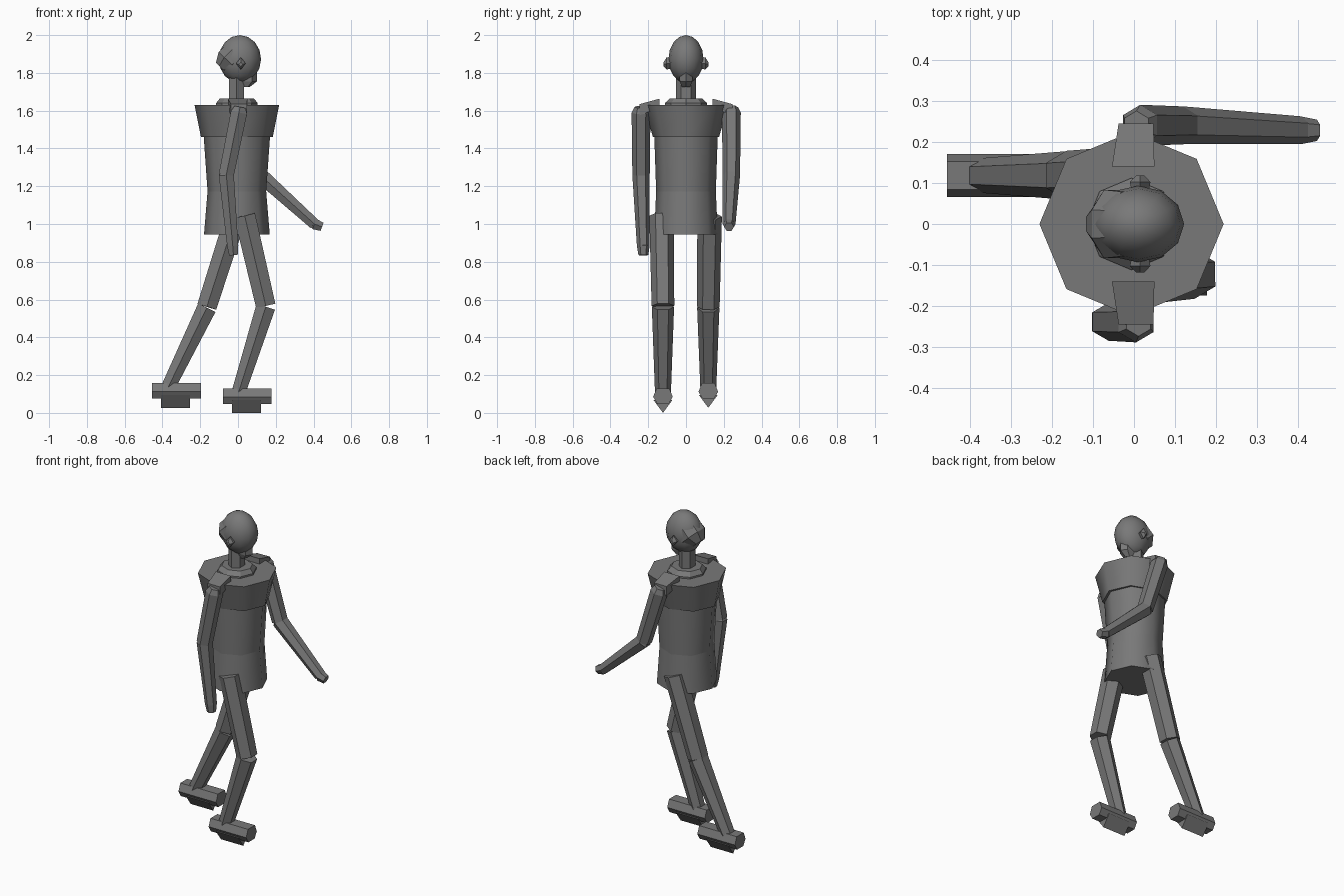
import bpy, bmesh, math
from mathutils import Vector

cube = bpy.data.objects.get("Cube")
if cube:
    bpy.data.objects.remove(cube, do_unlink=True)

# One plain grey for the whole figure
grey = bpy.data.materials.new("dark_grey")
grey.use_nodes = True
COLOR = (0.19, 0.19, 0.19, 1)
grey.diffuse_color = COLOR
grey.node_tree.nodes["Principled BSDF"].inputs["Base Color"].default_value = COLOR


def finish(name, bm, smooth=None):
    bmesh.ops.recalc_face_normals(bm, faces=bm.faces)
    mesh = bpy.data.meshes.new(name)
    bm.to_mesh(mesh)
    bm.free()
    mesh.materials.append(grey)
    obj = bpy.data.objects.new(name, mesh)
    bpy.context.collection.objects.link(obj)
    if smooth:
        bpy.ops.object.select_all(action="DESELECT")
        obj.select_set(True)
        bpy.context.view_layer.objects.active = obj
        bpy.ops.object.shade_smooth_by_angle(angle=math.radians(smooth))
    return obj


def loft(name, rings, sides, u, v, turn=0.0, smooth=None):
    """Skin rings of (centre, radius along u, radius along v), with capped ends."""
    bm = bmesh.new()
    u, v = Vector(u).normalized(), Vector(v).normalized()
    loops = []
    for centre, ru, rv in rings:
        angles = [turn + math.tau * i / sides for i in range(sides)]
        loops.append([bm.verts.new(Vector(centre) + u * ru * math.cos(a) + v * rv * math.sin(a))
                      for a in angles])
    for a, b in zip(loops, loops[1:]):
        for i in range(sides):
            j = (i + 1) % sides
            bm.faces.new((a[i], a[j], b[j], b[i]))
    bm.faces.new(loops[0])
    bm.faces.new(loops[-1])
    return finish(name, bm, smooth)


def limb(name, start, end, r0, r1, cap=0.0):
    """Six-sided tapering limb with an edge facing each side; cap bevels the start."""
    start, end = Vector(start), Vector(end)
    axis = (end - start).normalized()
    side = Vector((0, 1, 0))
    side = (side - axis * side.dot(axis)).normalized()
    rings = [(start, r0, r0), (end, r1, r1)]
    if cap:
        rings.insert(0, (start - axis * cap, r0 * 0.7, r0 * 0.7))
    return loft(name, rings, 6, side.cross(axis), side, math.pi / 6)


def prism(name, profile, x0, x1, y, z):
    """Extrude a y-z outline along x."""
    bm = bmesh.new()
    ends = [[bm.verts.new((x, y + py, z + pz)) for py, pz in profile] for x in (x0, x1)]
    n = len(profile)
    for i in range(n):
        j = (i + 1) % n
        bm.faces.new((ends[0][i], ends[0][j], ends[1][j], ends[1][i]))
    bm.faces.new(ends[0])
    bm.faces.new(ends[1])
    return finish(name, bm)


X, Y, Z = (1, 0, 0), (0, 1, 0), (0, 0, 1)
CX = -0.006

# Torso: flared chest over a round waist and hips
loft("chest", [((CX, 0, 1.46), 0.19, 0.175), ((CX, 0, 1.63), 0.224, 0.224)], 8, X, Y, smooth=60)
loft("waist", [((CX, 0, 1.17), 0.155, 0.158), ((CX, 0, 1.47), 0.176, 0.168)], 8, X, Y, smooth=60)
loft("hips", [((CX, 0, 0.945), 0.174, 0.168), ((CX, 0, 1.175), 0.155, 0.158)], 8, X, Y, smooth=60)
loft("collar", [((CX, 0, 1.62), 0.11, 0.112), ((CX, 0, 1.64), 0.11, 0.112),
                ((CX, 0, 1.665), 0.09, 0.085)], 8, X, Y)
loft("neck", [((-0.008, 0, 1.65), 0.045, 0.053), ((-0.008, 0, 1.78), 0.045, 0.053)], 6, X, Y, math.pi / 6)

# Head with back of skull, chin and ears
bm = bmesh.new()
bmesh.ops.create_uvsphere(bm, u_segments=12, v_segments=8, radius=1)
bmesh.ops.scale(bm, vec=(0.112, 0.093, 0.127), verts=bm.verts)
bmesh.ops.translate(bm, vec=(0.01, 0, 1.873), verts=bm.verts)
finish("head", bm, 60)
loft("skull_back", [((-0.087, 0, 1.825), 0.044, 0.045), ((-0.052, 0, 1.863), 0.075, 0.09),
                    ((-0.01, 0, 1.905), 0.075, 0.085)], 8, (0.73, 0, -0.68), Y, math.pi / 8)
loft("chin", [((0.042, 0, 1.725), 0.02, 0.025), ((0.05, 0, 1.755), 0.05, 0.038),
              ((0.05, 0, 1.8), 0.05, 0.04)], 6, X, Y)

for side, s in (("left", 1), ("right", -1)):
    loft(side + "_ear", [((0.015, s * 0.075, 1.85), 0.02, 0.025), ((0.015, s * 0.102, 1.85), 0.025, 0.033),
                         ((0.015, s * 0.118, 1.845), 0.01, 0.012)], 4, X, Z)
    # Sloping shoulder plate
    loft(side + "_shoulder", [((-0.002, s * 0.14, 1.64), 0.073, 0.033), ((0.005, s * 0.245, 1.605), 0.06, 0.042)],
         4, X, Z, math.pi / 4)

# Joint positions of the stride: (x, z) pairs
arms = {"left": (0.24, (0.015, 1.59), (0.12, 1.257), (0.405, 1.0), (0.445, 0.985)),
        "right": (-0.238, (0.005, 1.59), (-0.062, 1.26), (-0.028, 0.885), (-0.024, 0.835))}
for side, (y, shoulder, elbow, wrist, tip) in arms.items():
    s = 1 if y > 0 else -1
    at = lambda p, dy=0.0: (p[0], y + s * dy, p[1])
    limb(side + "_upper_arm", at(shoulder), at(elbow), 0.05, 0.046, 0.03)
    limb(side + "_forearm", at(elbow), at(wrist, -0.012), 0.046, 0.034, 0.015)
    limb(side + "_hand", at(wrist, -0.012), at(tip, -0.012), 0.034, 0.026, 0.01)

# Legs: thigh, shin and wedge-soled foot
legs = {"left": (0.118, (-0.012, 1.04), (-0.165, 0.562), (-0.375, 0.125), -0.375, 0.027),
        "right": (-0.122, (0.035, 1.045), (0.147, 0.567), (0.0, 0.1), 0.0, 0.0)}
upper = [(-0.034, 0.13), (0.034, 0.13), (0.052, 0.085), (0.03, 0.048), (-0.03, 0.048), (-0.052, 0.085)]
sole = [(-0.05, 0.068), (0.05, 0.068), (0, 0.0)]
for side, (y, hip, knee, ankle, fx, fz) in legs.items():
    hip_y = y * 1.06
    limb(side + "_thigh", (hip[0], hip_y, hip[1]), (knee[0], y, knee[1]), 0.065, 0.06)
    limb(side + "_shin", (knee[0], y, knee[1] - 0.005), (ankle[0], y, ankle[1]), 0.059, 0.042)
    prism(side + "_foot", upper, fx - 0.08, fx + 0.178, y, fz)
    prism(side + "_sole", sole, fx - 0.032, fx + 0.122, y, fz)
